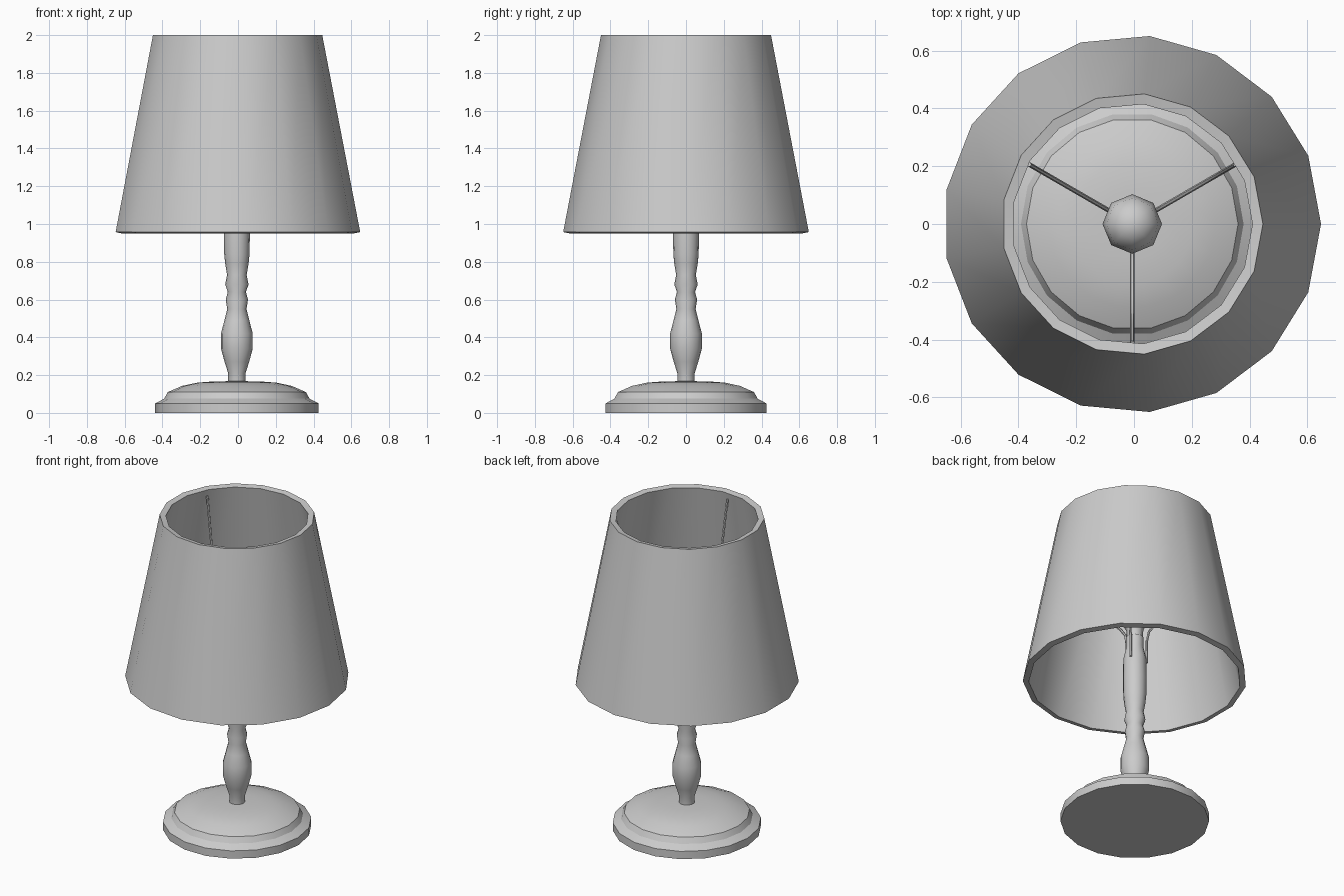
import bpy, bmesh
from math import cos, sin, pi, radians
from mathutils import Vector

if "Cube" in bpy.data.objects:
    bpy.data.objects.remove(bpy.data.objects["Cube"])

CX = -0.006  # lamp axis


def make(name, bm, angle=40):
    bmesh.ops.recalc_face_normals(bm, faces=bm.faces)
    me = bpy.data.meshes.new(name)
    bm.to_mesh(me)
    bm.free()
    ob = bpy.data.objects.new(name, me)
    ob.location.x = CX
    bpy.context.collection.objects.link(ob)
    bpy.ops.object.select_all(action='DESELECT')
    bpy.context.view_layer.objects.active = ob
    ob.select_set(True)
    bpy.ops.object.shade_smooth_by_angle(angle=radians(angle))
    return ob


def lathe(name, profile, sides, closed=False, angle=40):
    """Revolve (radius, z) points; radius 0 gives a pole."""
    bm = bmesh.new()
    rings = []
    for r, z in profile:
        n = sides if r > 0 else 1
        rings.append([bm.verts.new((r * cos(2 * pi * i / sides), r * sin(2 * pi * i / sides), z))
                      for i in range(n)])
    pairs = list(zip(rings, rings[1:]))
    if closed:
        pairs.append((rings[-1], rings[0]))
    for a, b in pairs:
        for i in range(sides):
            j = (i + 1) % sides
            quad = [a[i % len(a)], a[j % len(a)], b[j % len(b)], b[i % len(b)]]
            bm.faces.new(list(dict.fromkeys(quad)))
    return make(name, bm, angle)


def rod(name, path, az, radius, sides=6):
    """Sweep a small tube along (radius, z) points in the vertical plane at angle az."""
    out, side = Vector((cos(az), sin(az), 0)), Vector((-sin(az), cos(az), 0))
    pts = [out * r + Vector((0, 0, z)) for r, z in path]
    bm = bmesh.new()
    rings = []
    for k, p in enumerate(pts):
        t = (pts[min(k + 1, len(pts) - 1)] - pts[max(k - 1, 0)]).normalized()
        u = t.cross(side)
        rings.append([bm.verts.new(p + radius * (side * cos(2 * pi * i / sides) + u * sin(2 * pi * i / sides)))
                      for i in range(sides)])
    for a, b in zip(rings, rings[1:]):
        for i in range(sides):
            j = (i + 1) % sides
            bm.faces.new((a[i], a[j], b[j], b[i]))
    bm.faces.new(rings[0])
    bm.faces.new(rings[-1])
    return make(name, bm)


# stepped domed foot
lathe("base", [(0, 0), (0.433, 0), (0.433, 0.05), (0.385, 0.075), (0.366, 0.11),
               (0.29, 0.143), (0.21, 0.16), (0.12, 0.167), (0, 0.168)], 18, angle=30)

# turned stem
lathe("stem", [(0, 0.16), (0.046, 0.16), (0.046, 0.21), (0.065, 0.27), (0.084, 0.34), (0.084, 0.42),
               (0.066, 0.49), (0.051, 0.55), (0.059, 0.60), (0.048, 0.64), (0.062, 0.68),
               (0.052, 0.73), (0.062, 0.79), (0.067, 0.84), (0.069, 0.95), (0.067, 1.09),
               (0.052, 1.16), (0.052, 1.23), (0, 1.23)], 16, angle=50)

# light bulb
lathe("bulb", [(0, 1.22), (0.045, 1.22), (0.05, 1.28), (0.085, 1.35), (0.103, 1.42),
               (0.09, 1.48), (0.052, 1.52), (0, 1.535)], 8, angle=60)

# hollow shade with wall thickness
lathe("shade", [(0.653, 0.957), (0.452, 2.0), (0.416, 1.993), (0.618, 0.95)], 17, closed=True)

# three shade supports
for k, deg in enumerate((30, 150, 270)):
    rod(f"shade_support_{k + 1}",
        [(0.07, 1.07), (0.072, 1.22), (0.085, 1.285), (0.13, 1.345), (0.25, 1.46),
         (0.315, 1.54), (0.355, 1.67), (0.412, 1.955)], radians(deg), 0.008)
